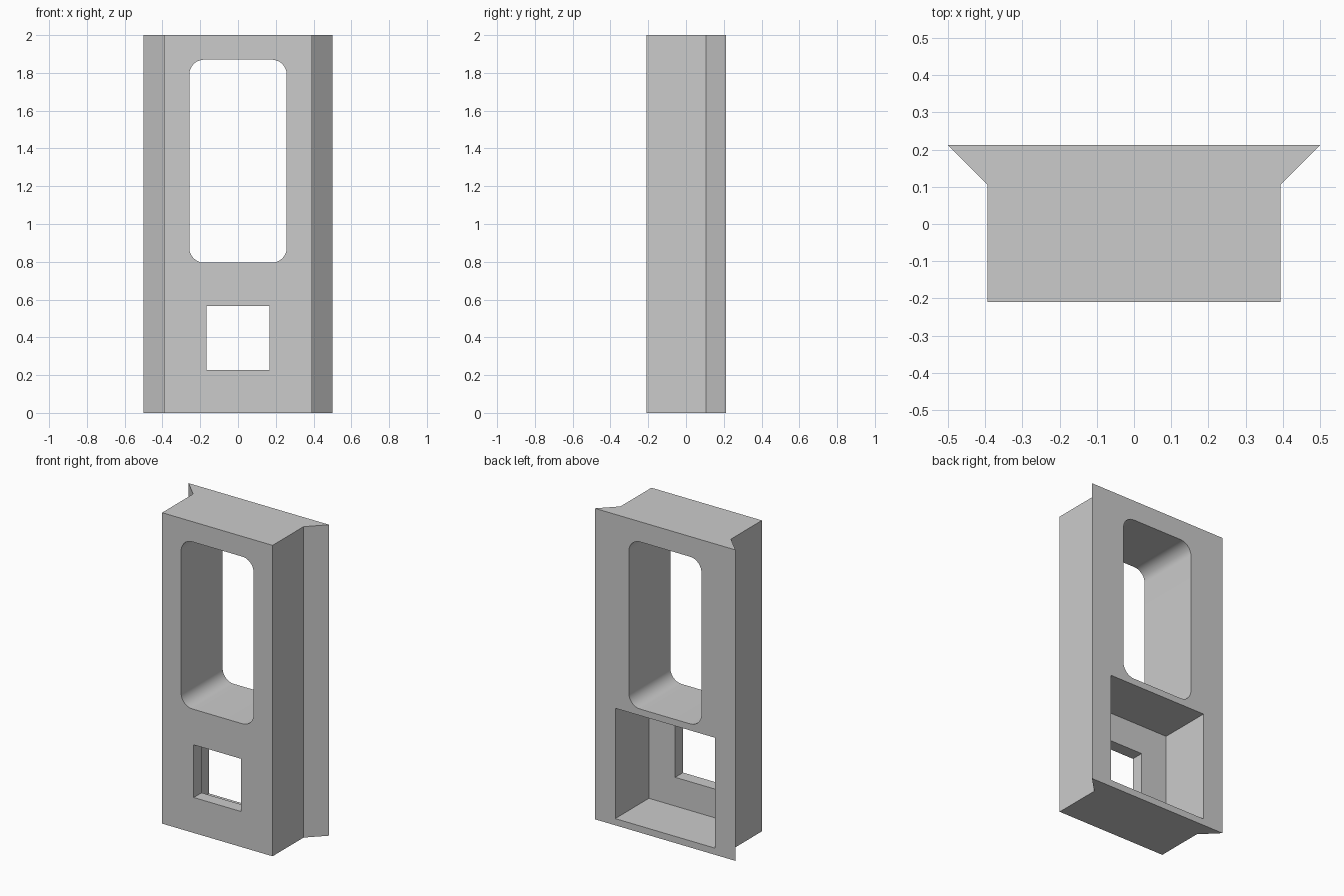
import bpy
import bmesh
import math
from mathutils import Vector

cube = bpy.data.objects.get("Cube")
if cube:
    bpy.data.objects.remove(cube, do_unlink=True)

grey = bpy.data.materials.new("plain grey")
grey.use_nodes = True
colour = (0.6, 0.6, 0.6, 1)
grey.diffuse_color = colour
grey.node_tree.nodes["Principled BSDF"].inputs["Base Color"].default_value = colour


def prism(name, outline, direction):
    """Extrude a closed outline of 3D points into a solid."""
    bm = bmesh.new()
    face = bm.faces.new([bm.verts.new(p) for p in outline])
    result = bmesh.ops.extrude_face_region(bm, geom=[face], use_keep_orig=True)
    moved = [g for g in result["geom"] if isinstance(g, bmesh.types.BMVert)]
    bmesh.ops.translate(bm, verts=moved, vec=Vector(direction))
    bmesh.ops.recalc_face_normals(bm, faces=bm.faces)
    mesh = bpy.data.meshes.new(name)
    bm.to_mesh(mesh)
    bm.free()
    mesh.materials.append(grey)
    obj = bpy.data.objects.new(name, mesh)
    bpy.context.collection.objects.link(obj)
    return obj


def opening(name, half, bottom, top, front, back, radius=0, steps=12):
    """Cutter with a rectangular outline, optionally with round corners."""
    if radius == 0:
        steps = 0
    corners = [(1, 1), (-1, 1), (-1, -1), (1, -1)]
    outline = []
    for i, (sx, sz) in enumerate(corners):
        cx = sx * (half - radius)
        cz = top - radius if sz > 0 else bottom + radius
        for k in range(steps + 1):
            a = math.pi / 2 * (i + k / max(steps, 1))
            outline.append((cx + radius * math.cos(a), front, cz + radius * math.sin(a)))
    obj = prism(name, outline, (0, back - front, 0))
    obj.hide_render = True
    return obj


# Panel body with flared back edges
half_profile = [(0.393, -0.21), (0.393, 0.105), (0.5, 0.212)]
profile = half_profile + [(-x, y) for x, y in reversed(half_profile)]
body = prism("panel_body", [(x, y, 0) for x, y in profile], (0, 0, 2))

# Tall rounded window, rear pocket and small square window
cutters = [
    opening("tall_window_cutter", 0.258, 0.795, 1.87, -0.4, 0.4, radius=0.08),
    opening("rear_pocket_cutter", 0.355, 0.043, 0.753, -0.13, 0.4),
    opening("square_window_cutter", 0.168, 0.228, 0.567, -0.4, 0.1),
]
bpy.context.view_layer.objects.active = body
for cutter in cutters:
    cut = body.modifiers.new(cutter.name, "BOOLEAN")
    cut.operation = "DIFFERENCE"
    cut.solver = "EXACT"
    cut.object = cutter
    bpy.ops.object.modifier_apply(modifier=cut.name)
    bpy.data.objects.remove(cutter, do_unlink=True)

# Smooth the rounded corners, keep the edges crisp
bpy.ops.object.select_all(action="DESELECT")
body.select_set(True)
bpy.ops.object.shade_smooth_by_angle(angle=math.radians(30))
